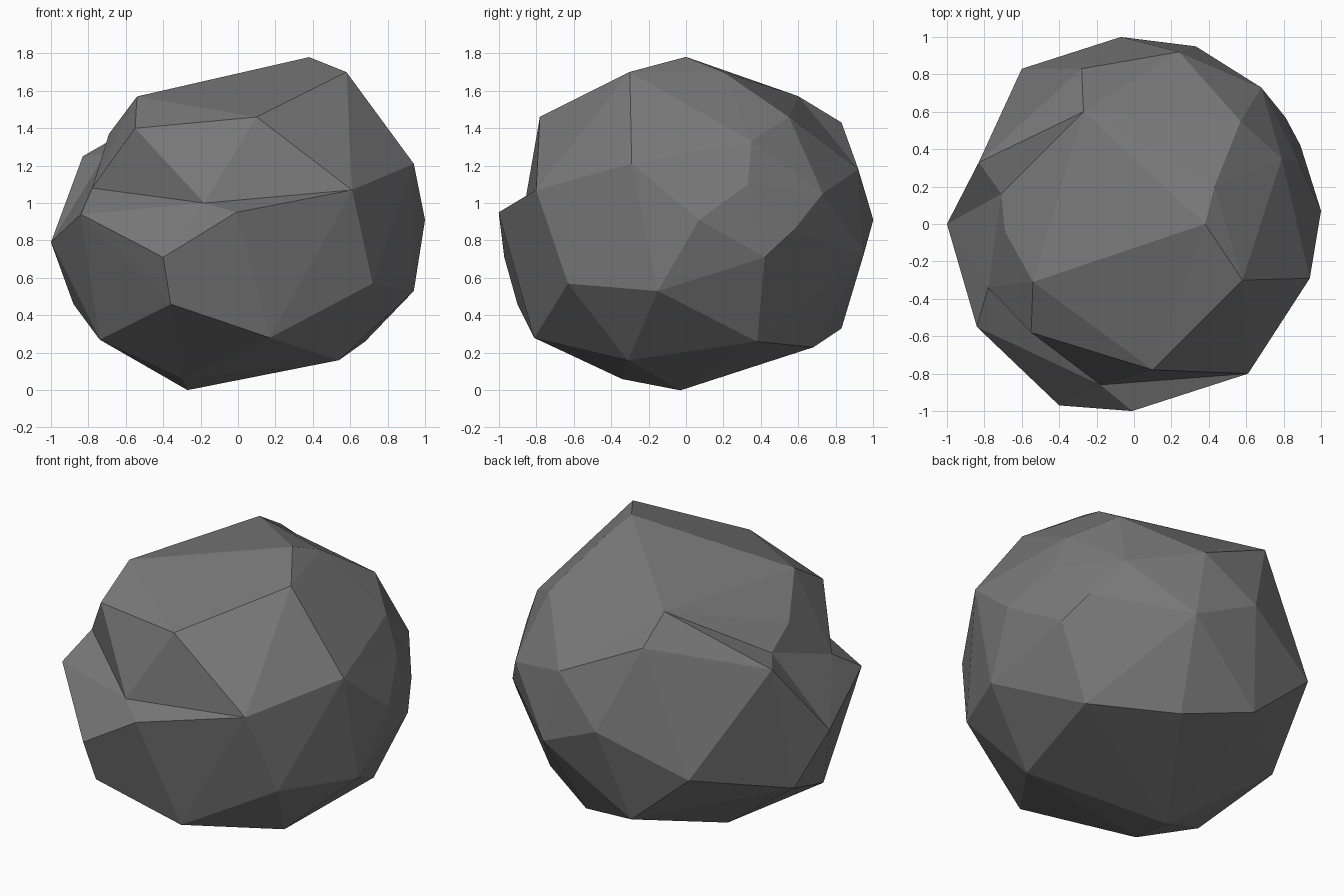
import bpy, bmesh
from itertools import combinations
from mathutils import Vector

if "Cube" in bpy.data.objects:
    bpy.data.objects.remove(bpy.data.objects["Cube"])

# Corner points of the boulder
corners = [
    # crown
    (.38, 0, 1.78), (.58, -.30, 1.70), (-.54, -.31, 1.57), (-.27, .60, 1.57),
    (-.28, .83, 1.43), (.57, .55, 1.46), (.10, -.78, 1.46), (-.55, -.58, 1.40),
    # front ledge and face
    (-.18, -.86, 1.0), (-.01, -1.0, .95), (.61, -.80, 1.07), (-.40, -.97, .71),
    (-.36, -.90, .46), (.17, -.81, .28), (.72, -.63, .57),
    # left side
    (-.78, -.34, 1.08), (-.84, -.55, .94), (-.69, -.04, 1.37), (-.71, .16, 1.26),
    (-.83, .33, 1.25), (-1.0, 0, .79), (-.88, .18, .46), (-.74, -.31, .27),
    # right side
    (.94, -.29, 1.21), (1.0, .07, .91), (.94, -.15, .53), (.89, .42, .71),
    (.79, .35, 1.33), (.88, .33, 1.10), (.81, .57, .85),
    # back
    (.68, .73, 1.05), (.24, .92, 1.18), (.33, .95, .73), (-.07, 1.0, .91),
    (-.60, .83, .68), (-.20, .83, .33),
    # underside
    (.22, .68, .23), (.68, .38, .26), (.54, -.31, .16), (-.30, -.34, .06),
    (-.27, -.03, 0),
    # fold behind the peak
    (.43, .20, 1.70),
]

# Find the outer triangles of the corner directions on a sphere
centre = Vector((0, 0, .9))
rays = [(Vector(c) - centre).normalized() for c in corners]
bm = bmesh.new()
verts = [bm.verts.new(c) for c in corners]
for i, j, k in combinations(range(len(rays)), 3):
    n = (rays[j] - rays[i]).cross(rays[k] - rays[i])
    if n.dot(rays[i]) < 0:
        n, j, k = -n, k, j
    limit = n.dot(rays[i])
    if all(m in (i, j, k) or n.dot(r) < limit for m, r in enumerate(rays)):
        bm.faces.new((verts[i], verts[j], verts[k]))


def turn_edge(a, b):
    """Swap the diagonal between two triangles, if that edge exists."""
    edge = bm.edges.get((verts[a], verts[b]))
    if edge:
        bmesh.utils.edge_rotate(edge, True)


# Fold in the step above the front ledge
turn_edge(6, 9)
turn_edge(7, 16)
turn_edge(9, 16)

bmesh.ops.recalc_face_normals(bm, faces=list(bm.faces))
mesh = bpy.data.meshes.new("boulder")
bm.to_mesh(mesh)
bm.free()
rock = bpy.data.objects.new("boulder", mesh)
bpy.context.collection.objects.link(rock)

# Grey stone colour
stone = bpy.data.materials.new("grey stone")
stone.diffuse_color = (.19, .19, .19, 1)
stone.use_nodes = True
stone.node_tree.nodes["Principled BSDF"].inputs["Base Color"].default_value = stone.diffuse_color
mesh.materials.append(stone)
